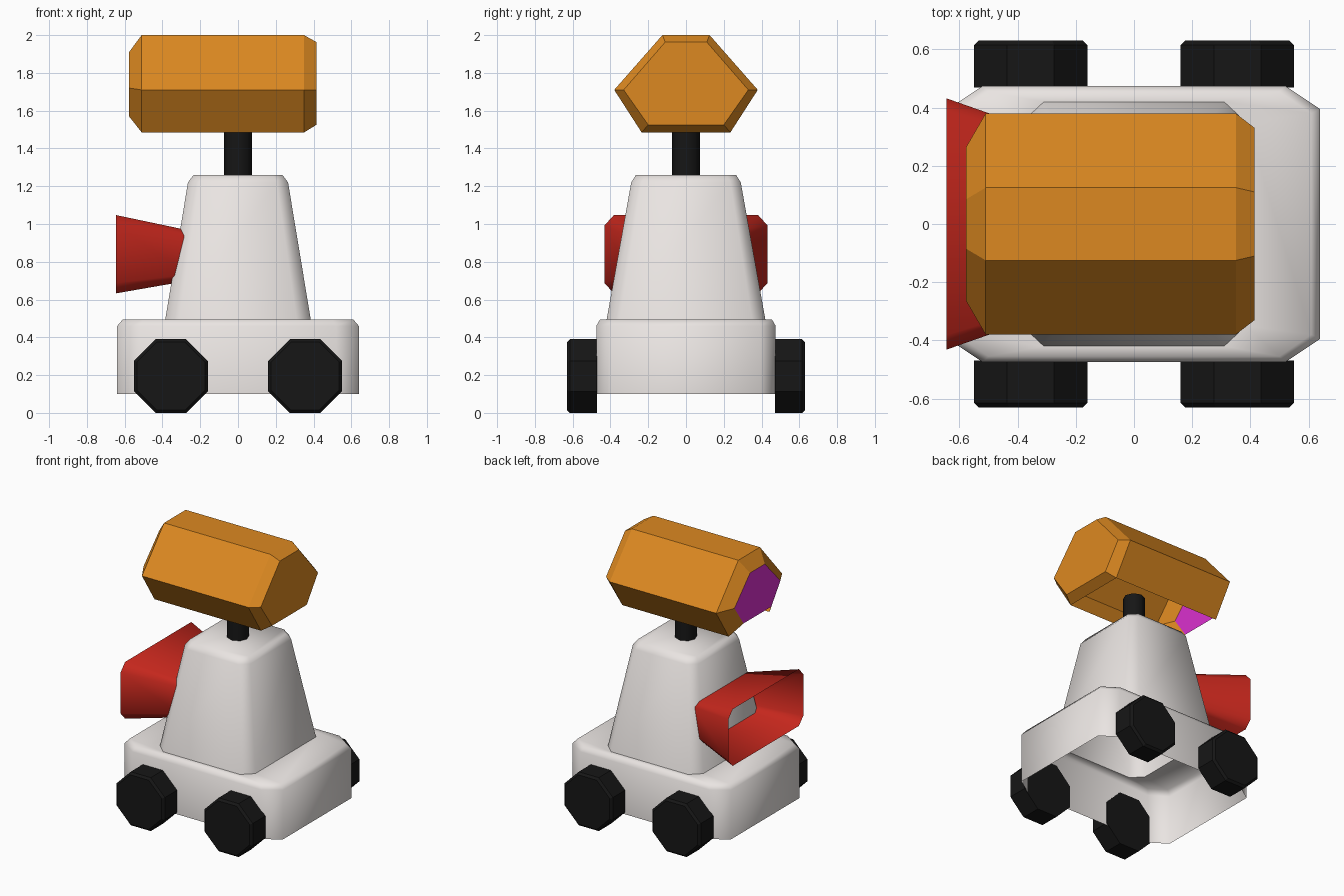
import bpy, bmesh, math

if "Cube" in bpy.data.objects:
    bpy.data.objects.remove(bpy.data.objects["Cube"])


def material(name, color):
    m = bpy.data.materials.new(name)
    m.diffuse_color = (*color, 1)
    m.use_nodes = True
    m.node_tree.nodes["Principled BSDF"].inputs["Base Color"].default_value = m.diffuse_color
    return m


WHITE = material("white", (0.82, 0.78, 0.76))
BLACK = material("black", (0.008, 0.008, 0.008))
ORANGE = material("orange", (0.72, 0.25, 0.015))
RED = material("red", (0.56, 0.02, 0.012))
PURPLE = material("purple", (0.70, 0.03, 0.62))


def loft(name, rings, mat, angle, start=False, end=False, skip=()):
    """Skin closed rings of points; skip lists (segment, side) quads left open."""
    bm = bmesh.new()
    vs = [[bm.verts.new(p) for p in r] for r in rings]
    n = len(rings[0])
    for s in range(len(vs) - 1):
        for i in range(n):
            if (s, i) not in skip:
                j = (i + 1) % n
                bm.faces.new((vs[s][i], vs[s][j], vs[s + 1][j], vs[s + 1][i]))
    if start:
        bm.faces.new(vs[0][::-1])
    if end:
        bm.faces.new(vs[-1])
    bmesh.ops.recalc_face_normals(bm, faces=bm.faces)
    me = bpy.data.meshes.new(name)
    bm.to_mesh(me)
    bm.free()
    ob = bpy.data.objects.new(name, me)
    bpy.context.collection.objects.link(ob)
    me.materials.append(mat)
    bpy.ops.object.select_all(action='DESELECT')
    ob.select_set(True)
    bpy.context.view_layer.objects.active = ob
    bpy.ops.object.shade_smooth_by_angle(angle=math.radians(angle))
    return ob


def chamfered(a, b, ca, cb):
    """Rectangle of half sizes a, b with cut corners."""
    q = [(a, b - cb), (a - ca, b)]
    return (q + [(-x, y) for x, y in q[::-1]] + [(-x, -y) for x, y in q]
            + [(x, -y) for x, y in q[::-1]])


def polygon(n, r, turn=0.0):
    return [(r * math.cos(turn + 2 * math.pi * i / n),
             r * math.sin(turn + 2 * math.pi * i / n)) for i in range(n)]


# Hollow base and tower, open underneath
body = [(0.10, 0.64, 0.475, 0.12, 0.08), (0.46, 0.64, 0.475, 0.12, 0.08),
        (0.495, 0.61, 0.455, 0.11, 0.075), (0.495, 0.385, 0.42, 0.075, 0.07),
        (1.22, 0.265, 0.29, 0.06, 0.055), (1.26, 0.235, 0.265, 0.05, 0.05)]
loft("body", [[(x, y, z) for x, y in chamfered(*c)] for z, *c in body],
     WHITE, 60, end=True)

# Four octagonal wheels
for sx in (-1, 1):
    for sy in (-1, 1):
        rings = [[(sx * 0.355 + x, sy * y, 0.195 + z)
                  for x, z in polygon(8, r / math.cos(math.pi / 8), math.pi / 8)]
                 for y, r in ((0.47, 0.195), (0.615, 0.195), (0.63, 0.18))]
        loft(f"wheel_{'left' if sx < 0 else 'right'}_{'front' if sy < 0 else 'back'}",
             rings, BLACK, 30, start=True, end=True)

# Neck
loft("neck", [[(x, y, z) for x, y in polygon(8, 0.073)] for z in (1.22, 1.56)],
     BLACK, 50, start=True, end=True)

# Flared hollow scoop on the left side, open at both ends
scoop = [(-0.645, 0.84, 0.432, 0.207, 0.05, 0.055),
         (-0.26, 0.833, 0.297, 0.133, 0.035, 0.035)]
loft("scoop", [[(x, y, zc + z) for y, z in chamfered(*c)] for x, zc, *c in scoop],
     RED, 60)


# Hexagonal head, open underneath
def hexagon(x, top, mid, low, z_top, z_mid, z_low):
    return [(x, low, z_low), (x, mid, z_mid), (x, top, z_top),
            (x, -top, z_top), (x, -mid, z_mid), (x, -low, z_low)]


left_end = hexagon(-0.577, 0.085, 0.265, 0.16, 1.91, 1.72, 1.57)
head = [left_end,
        hexagon(-0.51, 0.125, 0.38, 0.235, 2.0, 1.71, 1.485),
        hexagon(0.35, 0.125, 0.38, 0.235, 2.0, 1.71, 1.485),
        hexagon(0.415, 0.11, 0.33, 0.20, 1.963, 1.71, 1.525)]
loft("head", head, ORANGE, 25, end=True, skip={(0, 5), (1, 5)})

# Coloured panel on the left end of the head
loft("end_panel", [left_end], PURPLE, 25, end=True)
